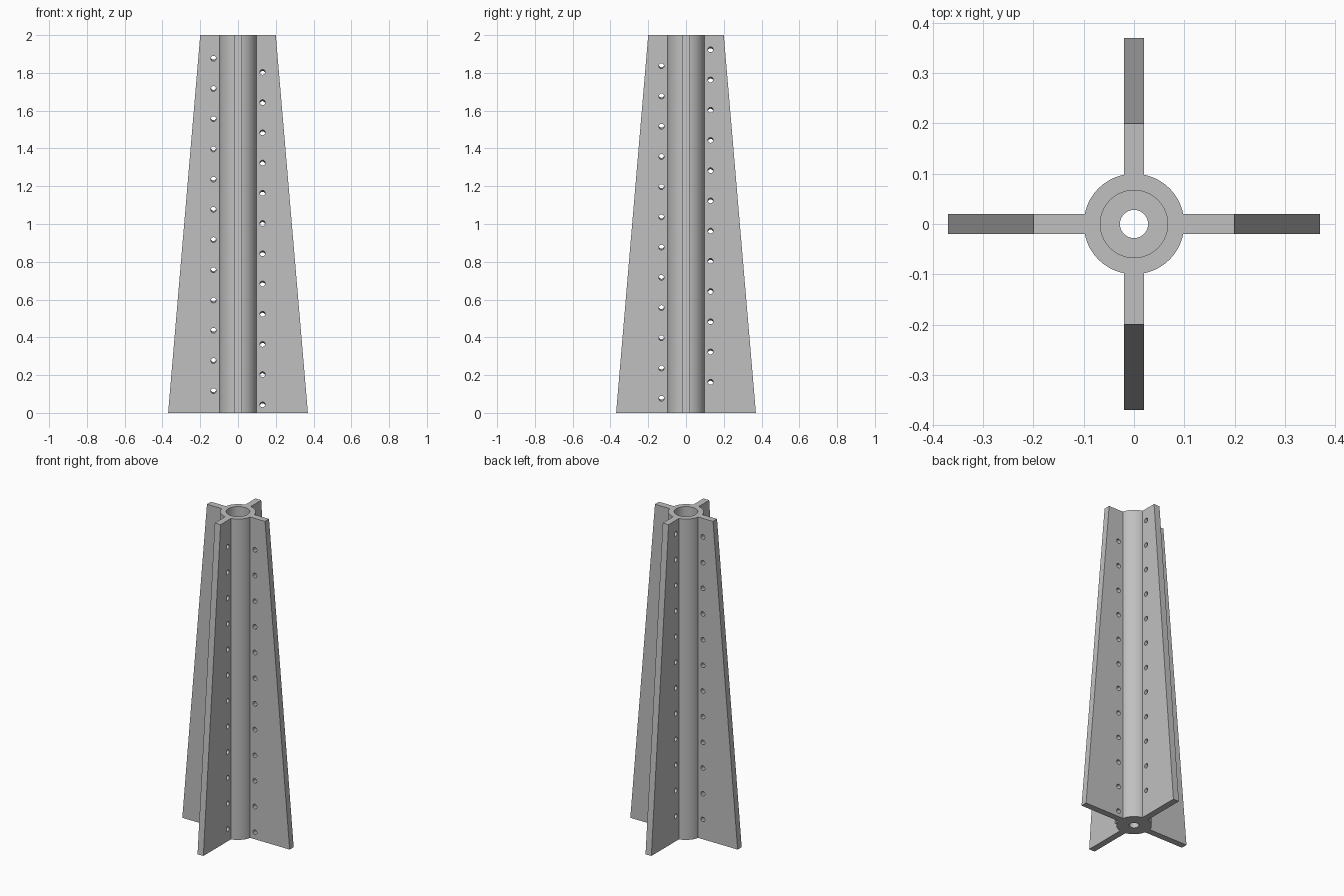
import bpy, bmesh, math
from mathutils import Matrix, Vector

cube = bpy.data.objects.get("Cube")
if cube:
    bpy.data.objects.remove(cube, do_unlink=True)

HEIGHT, THICK = 2.0, 0.04
OUTER, BORE, DRAIN, FLOOR = 0.10, 0.067, 0.028, 0.05
FIN_TOP, FIN_BASE, FIN_ROOT = 0.20, 0.37, 0.085
HOLE_R, HOLE_AT, PITCH = 0.014, 0.13, 0.16

# Single grey material
grey = bpy.data.materials.new("grey plastic")
grey.use_nodes = True
grey.diffuse_color = (0.53, 0.53, 0.53, 1)
grey.node_tree.nodes["Principled BSDF"].inputs["Base Color"].default_value = grey.diffuse_color


def make_object(name, bm):
    bmesh.ops.recalc_face_normals(bm, faces=bm.faces)
    mesh = bpy.data.meshes.new(name)
    bm.to_mesh(mesh)
    bm.free()
    mesh.materials.append(grey)
    obj = bpy.data.objects.new(name, mesh)
    bpy.context.collection.objects.link(obj)
    return obj


def lathe(name, profile, steps=96):
    """Turn a closed (radius, z) outline around the z axis."""
    bm = bmesh.new()
    verts = [bm.verts.new((r, 0, z)) for r, z in profile]
    edges = [bm.edges.new((v, verts[i - 1])) for i, v in enumerate(verts)]
    bmesh.ops.spin(bm, geom=verts + edges, axis=(0, 0, 1), cent=(0, 0, 0),
                   angle=math.tau, steps=steps)
    bmesh.ops.remove_doubles(bm, verts=bm.verts, dist=1e-5)
    return make_object(name, bm)


def apply_boolean(target, tool, operation):
    mod = target.modifiers.new(operation.title(), "BOOLEAN")
    mod.operation, mod.solver, mod.object = operation, "EXACT", tool
    bpy.context.view_layer.objects.active = target
    bpy.ops.object.modifier_apply(modifier=mod.name)
    bpy.data.objects.remove(tool, do_unlink=True)


# Hollow core: open at the top, floor with a drain hole at the bottom
tower = lathe("finned_core", [(DRAIN, 0), (OUTER, 0), (OUTER, HEIGHT),
                              (BORE, HEIGHT), (BORE, FLOOR), (DRAIN, FLOOR)])

# Four tapered fins, each with the height of its lowest hole
for turn, first_hole in enumerate((0.04, 0.16, 0.12, 0.08)):
    spin = Matrix.Rotation(turn * math.pi / 2, 4, "Z")

    bm = bmesh.new()
    outline = [(FIN_ROOT, 0), (FIN_BASE, 0), (FIN_TOP, HEIGHT), (FIN_ROOT, HEIGHT)]
    face = bm.faces.new([bm.verts.new((x, -THICK / 2, z)) for x, z in outline])
    side = bmesh.ops.extrude_face_region(bm, geom=[face])["geom"]
    bmesh.ops.translate(bm, vec=(0, THICK, 0),
                        verts=[v for v in side if isinstance(v, bmesh.types.BMVert)])
    bm.transform(spin)
    fin = make_object("fin", bm)

    # Row of holes, each tilted to follow a spiral around the core
    bm = bmesh.new()
    slope = PITCH / (math.tau * HOLE_AT)
    aim = Vector((0, -1, slope)).to_track_quat("Z", "X").to_matrix().to_4x4()
    z = first_hole
    while z < HEIGHT - HOLE_AT / 2:
        place = Matrix.Translation((HOLE_AT, 0, z))
        bmesh.ops.create_cone(bm, cap_ends=True, segments=24, radius1=HOLE_R,
                              radius2=HOLE_R, depth=THICK * 2, matrix=spin @ place @ aim)
        z += PITCH
    drill = make_object("hole_cutter", bm)
    drill.hide_render = True

    apply_boolean(fin, drill, "DIFFERENCE")
    apply_boolean(tower, fin, "UNION")

# Smooth the round surfaces, keep the edges sharp
bpy.ops.object.select_all(action="DESELECT")
tower.select_set(True)
bpy.context.view_layer.objects.active = tower
bpy.ops.object.shade_smooth_by_angle(angle=math.radians(30))
